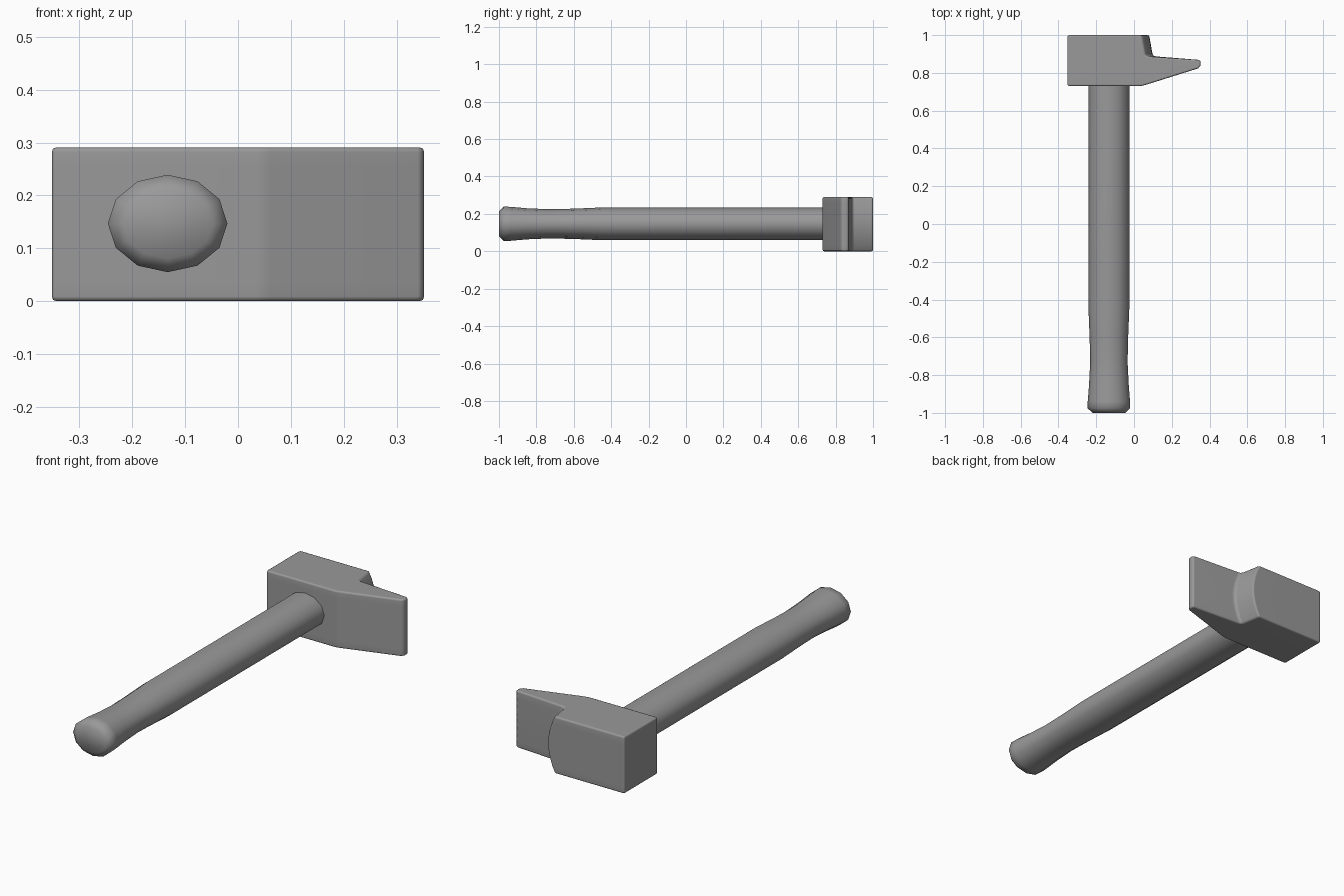
import bpy, bmesh, math

if "Cube" in bpy.data.objects:
    bpy.data.objects.remove(bpy.data.objects["Cube"])

steel = bpy.data.materials.new("dark_grey")
steel.diffuse_color = (0.32, 0.32, 0.32, 1)
steel.use_nodes = True
steel.node_tree.nodes["Principled BSDF"].inputs["Base Color"].default_value = steel.diffuse_color


def loft(name, rings, angle):
    """Skin a list of equal-length vertex rings and cap both ends."""
    bm = bmesh.new()
    vs = [[bm.verts.new(p) for p in r] for r in rings]
    n = len(rings[0])
    for a, b in zip(vs, vs[1:]):
        for i in range(n):
            j = (i + 1) % n
            bm.faces.new((a[i], a[j], b[j], b[i]))
    bm.faces.new(vs[0])
    bm.faces.new(vs[-1])
    bmesh.ops.recalc_face_normals(bm, faces=bm.faces)
    me = bpy.data.meshes.new(name)
    bm.to_mesh(me)
    bm.free()
    me.materials.append(steel)
    ob = bpy.data.objects.new(name, me)
    bpy.context.collection.objects.link(ob)
    bpy.ops.object.select_all(action='DESELECT')
    bpy.context.view_layer.objects.active = ob
    ob.select_set(True)
    return ob


def smooth(angle):
    bpy.ops.object.shade_smooth_by_angle(angle=math.radians(angle))


# Head: top-view profile stacked in z, the step behind the peen bows outward
H, LEVELS = 0.291, 8
rings = []
for k in range(LEVELS + 1):
    t = k / LEVELS
    bow = 0.04 * (2 * t - 1) ** 2
    profile = [(-0.352, 0.73), (0.035, 0.73), (0.06, 0.736), (0.34, 0.824),
               (0.352, 0.838), (0.352, 0.862), (0.342, 0.869), (0.118 - bow, 0.887),
               (0.105 - bow, 0.89), (0.098 - bow, 0.9), (0.08 - bow, 1.0), (-0.352, 1.0)]
    rings.append([(x, y, H * t) for x, y in profile])
head = loft("hammer_head", rings, 60)
bevel = head.modifiers.new("rounded_edges", 'BEVEL')
bevel.width = 0.009
bevel.segments = 2
bevel.limit_method = 'ANGLE'
bevel.angle_limit = math.radians(60)
bpy.ops.object.modifier_apply(modifier=bevel.name)
smooth(60)
weighted = head.modifiers.new("flat_face_shading", 'WEIGHTED_NORMAL')
weighted.keep_sharp = True

# Handle: twelve-sided oval shaft with a waist and a flared, chamfered butt
SIDES = 12
stations = [(-1.0, 0.086, 0.066), (-0.975, 0.113, 0.092), (-0.94, 0.112, 0.091),
            (-0.85, 0.105, 0.083), (-0.73, 0.099, 0.078), (-0.6, 0.102, 0.081),
            (-0.45, 0.108, 0.0875), (0.75, 0.108, 0.0875)]
loft("handle", [[(-0.133 + rx * math.cos(2 * math.pi * i / SIDES), y,
                  0.147 + rz * math.sin(2 * math.pi * i / SIDES))
                 for i in range(SIDES)] for y, rx, rz in stations], 60)
smooth(65)
